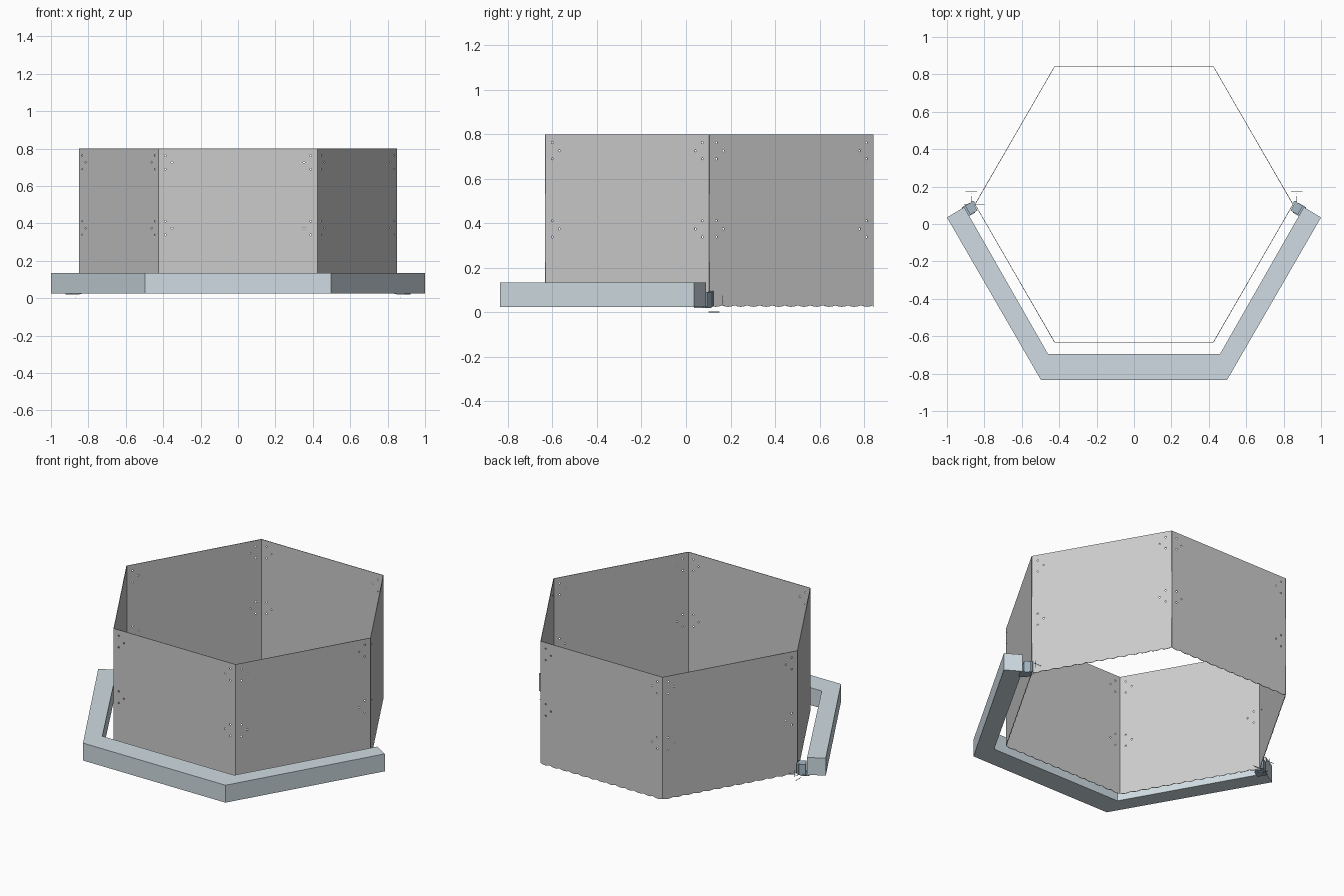
import bpy, bmesh
from math import sin, cos, pi, radians
from mathutils import Matrix, Vector

if "Cube" in bpy.data.objects:
    bpy.data.objects.remove(bpy.data.objects["Cube"])


def material(name, color):
    m = bpy.data.materials.new(name)
    m.diffuse_color = color
    m.use_nodes = True
    m.node_tree.nodes["Principled BSDF"].inputs["Base Color"].default_value = m.diffuse_color
    return m


PALE = material("pale_blue_metal", (0.62, 0.71, 0.76, 1))
STEEL = material("blue_steel", (0.38, 0.48, 0.56, 1))


def add_mesh(name, bm, mat=None):
    bmesh.ops.recalc_face_normals(bm, faces=bm.faces)
    me = bpy.data.meshes.new(name)
    bm.to_mesh(me)
    bm.free()
    ob = bpy.data.objects.new(name, me)
    bpy.context.collection.objects.link(ob)
    if mat:
        me.materials.append(mat)
    return ob


def box(name, center, size, turn=0, mat=STEEL):
    bm = bmesh.new()
    bmesh.ops.create_cube(bm, size=1, matrix=Matrix.Translation(center)
                          @ Matrix.Rotation(turn, 4, 'Z')
                          @ Matrix.Diagonal((*size, 1)))
    return add_mesh(name, bm, mat)


def rod(name, a, b, r, mat=STEEL, sides=8):
    a, b = Vector(a), Vector(b)
    d = b - a
    bm = bmesh.new()
    bmesh.ops.create_cone(bm, cap_ends=True, segments=sides, radius1=r, radius2=r,
                          depth=d.length, matrix=Matrix.Translation((a + b) / 2)
                          @ d.to_track_quat('Z', 'Y').to_matrix().to_4x4())
    return add_mesh(name, bm, mat)


# Hexagonal wall: thin sheets with drilled corners and a scalloped lower edge
R, CY, Z0, Z1 = 0.85, 0.105, 0.025, 0.80
WAVES, STEPS = 13, 4


def add_spline(curve, pts):
    s = curve.splines.new('POLY')
    s.points.add(len(pts) - 1)
    for p, (x, y) in zip(s.points, pts):
        p.co = (x, y, 0, 1)
    s.use_cyclic_u = True


def panel(name, p, q):
    c = bpy.data.curves.new(name, 'CURVE')
    c.dimensions, c.fill_mode, c.extrude = '2D', 'BOTH', 0.0015
    n = WAVES * STEPS
    edge = [(R * i / n, Z0 + 0.007 * (1 - abs(sin(pi * i / STEPS)))) for i in range(n + 1)]
    add_spline(c, edge + [(R, Z1), (0, Z1)])
    for top in (0.763, 0.412):
        for dx, dz in ((0.036, 0), (0.072, -0.037), (0.036, -0.073)):
            for x in (dx, R - dx):
                add_spline(c, [(x + 0.005 * cos(k * pi / 4), top + dz + 0.005 * sin(k * pi / 4))
                               for k in range(8)])
    ob = bpy.data.objects.new(name, c)
    bpy.context.collection.objects.link(ob)
    along = (q - p).normalized()
    up = Vector((0, 0, 1))
    ob.matrix_world = Matrix.Translation(p) @ Matrix((along, up, along.cross(up))).transposed().to_4x4()
    bpy.ops.object.select_all(action='DESELECT')
    ob.select_set(True)
    bpy.context.view_layer.objects.active = ob
    bpy.ops.object.convert(target='MESH')


corners = [Vector((R * cos(i * pi / 3), CY + R * sin(i * pi / 3), 0)) for i in range(6)]
for i in range(6):
    panel(f"wall_panel_{i + 1}", corners[i], corners[(i + 1) % 6])

# Three-sided surrounding bar with mitred corners
outer = [(-1, 0.035), (-0.497, -0.835), (0.497, -0.835), (1, 0.035)]
inner = [(0.908, 0.09), (0.46, -0.695), (-0.46, -0.695), (-0.908, 0.09)]
bm = bmesh.new()
low = [bm.verts.new((x, y, 0.025)) for x, y in outer + inner]
high = [bm.verts.new((x, y, 0.135)) for x, y in outer + inner]
for i in range(8):
    j = (i + 1) % 8
    bm.faces.new((low[i], low[j], high[j], high[i]))
for i in range(3):
    for ring in (low, high):
        bm.faces.new((ring[i], ring[i + 1], ring[6 - i], ring[7 - i]))
add_mesh("surround_bar", bm, PALE)

# Brackets and fasteners joining the bar ends to the wall
for side, s in (("left", -1), ("right", 1)):
    turn = radians(-30) * s
    box(f"{side}_bracket_block", (s * 0.87, 0.085, 0.058), (0.045, 0.055, 0.068), turn)
    box(f"{side}_bracket_tab", (s * 0.885, 0.075, 0.023), (0.05, 0.06, 0.006), turn)
    rod(f"{side}_hinge_pin", (s * 0.862, 0.112, 0.028), (s * 0.862, 0.112, 0.095), 0.011)
    rod(f"{side}_clip_wire", (s * 0.9, 0.172, 0.05), (s * 0.84, 0.172, 0.05), 0.0015)
    rod(f"{side}_upright_wire", (s * 0.87, 0.165, 0.03), (s * 0.87, 0.165, 0.075), 0.0015)
    rod(f"{side}_foot_wire", (s * 0.87, 0.1, 0.0015), (s * 0.87, 0.15, 0.0015), 0.0015)
rod("left_cross_wire", (-0.91, 0.105, 0.03), (-0.8, 0.105, 0.03), 0.0015)
